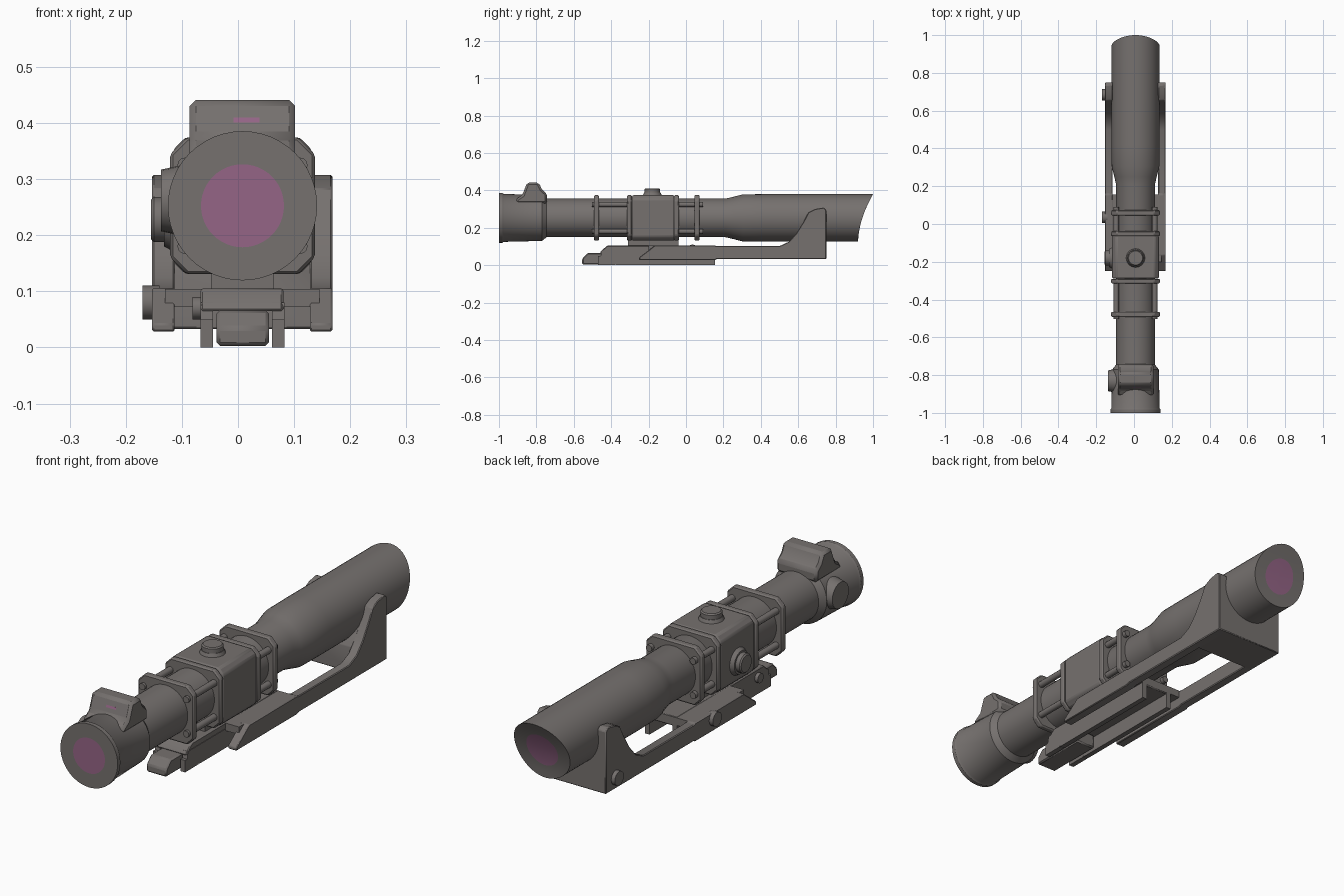
import bpy, bmesh, math
from mathutils import Vector, Matrix

if "Cube" in bpy.data.objects:
    bpy.data.objects.remove(bpy.data.objects["Cube"])

CX, CZ = 0.008, 0.2525  # optical axis


def material(name, rgb):
    m = bpy.data.materials.new(name)
    m.diffuse_color = (*rgb, 1)
    m.use_nodes = True
    m.node_tree.nodes["Principled BSDF"].inputs["Base Color"].default_value = m.diffuse_color
    return m


GREY = material("warm grey metal", (0.18, 0.165, 0.158))
PINK = material("pink lens", (0.30, 0.13, 0.24))


def finish(name, bm, mats=(GREY,), angle=35):
    bmesh.ops.recalc_face_normals(bm, faces=bm.faces)
    me = bpy.data.meshes.new(name)
    bm.to_mesh(me)
    bm.free()
    for m in mats:
        me.materials.append(m)
    me.shade_smooth()
    me.set_sharp_from_angle(angle=math.radians(angle))
    ob = bpy.data.objects.new(name, me)
    bpy.context.collection.objects.link(ob)
    return ob


def bevel(ob, width, segments=1):
    b = ob.modifiers.new("bevel", 'BEVEL')
    b.width, b.segments, b.limit_method = width, segments, 'ANGLE'
    return ob


def prism(name, pts, x0, x1):
    """Side profile (y, z) extruded from x0 to x1."""
    bm = bmesh.new()
    f = bm.faces.new([bm.verts.new((x0, y, z)) for y, z in pts])
    r = bmesh.ops.extrude_face_region(bm, geom=[f])
    for v in r["geom"]:
        if isinstance(v, bmesh.types.BMVert):
            v.co.x = x1
    return finish(name, bm)


def box(name, x0, x1, y0, y1, z0, z1):
    return prism(name, [(y0, z0), (y1, z0), (y1, z1), (y0, z1)], x0, x1)


def plate(name, y0, y1, hw, hh, ch):
    """Chamfered rectangle around the optical axis, extruded along y."""
    bm = bmesh.new()
    q = [(hw, hh - ch), (hw - ch, hh), (ch - hw, hh), (-hw, hh - ch),
         (-hw, ch - hh), (ch - hw, -hh), (hw - ch, -hh), (hw, ch - hh)]
    f = bm.faces.new([bm.verts.new((CX + x, y0, CZ + z)) for x, z in q])
    r = bmesh.ops.extrude_face_region(bm, geom=[f])
    for v in r["geom"]:
        if isinstance(v, bmesh.types.BMVert):
            v.co.y = y1
    return finish(name, bm)


def rod(name, a, b, r0, r1=None, n=20):
    a, b = Vector(a), Vector(b)
    bm = bmesh.new()
    rot = Vector((0, 0, 1)).rotation_difference(b - a).to_matrix().to_4x4()
    bmesh.ops.create_cone(bm, cap_ends=True, segments=n, radius1=r0,
                          radius2=r0 if r1 is None else r1, depth=(b - a).length,
                          matrix=Matrix.Translation((a + b) / 2) @ rot)
    return finish(name, bm)


# Main scope tube: lathe along y, with curved slanted rear face; lens faces inside both caps
def rear_y(z):
    t = max(0, (z - CZ + 0.127) / 0.254)
    return 0.92 + 0.08 * t ** 1.8


rings = [(-1, .03), (-1, .074), (-1, .133), (-.982, .133), (-.975, .128), (-.77, .123),
         (-.745, .103), (.21, .103), (.25, .112), (.305, .126), (.42, .127),
         (None, .127), (None, .1), (None, .072), (None, .04), (None, .012)]
N = 48
bm = bmesh.new()
loops = []
for y, r in rings:
    loop = []
    for i in range(N):
        a = 2 * math.pi * i / N
        z = CZ + r * math.sin(a)
        loop.append(bm.verts.new((CX + r * math.cos(a), rear_y(z) if y is None else y, z)))
    loops.append(loop)
for k in range(len(loops) - 1):
    for i in range(N):
        j = (i + 1) % N
        f = bm.faces.new((loops[k][i], loops[k][j], loops[k + 1][j], loops[k + 1][i]))
        f.material_index = int(k == 0 or k >= 13)
for loop in (loops[0], loops[-1]):
    bm.faces.new(loop).material_index = 1
finish("scope_tube", bm, (GREY, PINK))

# Raised sight housing on the eyepiece, with small pink window
bevel(prism("sight_housing", [(-.91, .33), (-.91, .352), (-.875, .375), (-.85, .441), (-.787, .441),
                              (-.77, .405), (-.742, .38), (-.742, .33)], -.086, .102), .012)
prism("sight_window", [(-.869, .390), (-.862, .410), (-.858, .410), (-.865, .390)], -.008, .038
      ).data.materials[0] = PINK
rod("eyepiece_side_disc", (-.09, -.83, .262), (-.137, -.83, .262), .065, .055, 24)

# Central turret block with plates and knobs
bevel(plate("turret_block", -.288, -.062, .124, .122, .022), .008, 2)
for i, (a, b) in enumerate([(-.492, -.465), (-.315, -.29), (-.064, -.038), (.045, .073)]):
    bevel(plate(f"clamp_plate_{i}", a, b, .129, .122, .03), .005)
for sx in (-1, 1):
    for sz in (-1, 1):
        x, z = CX + sx * .102, CZ + sz * .072
        for a, b in ((-.503, -.29), (-.06, .09)):
            rod("clamp_rod", (x, a, z), (x, b, z), .014, n=12)
rod("top_knob_base", (CX, -.18, .36), (CX, -.18, .388), .056, .044, 24)
bevel(rod("top_knob", (CX, -.18, .38), (CX, -.18, .411), .042, n=24), .005)
rod("side_knob_base", (-.1, -.18, .228), (-.132, -.18, .228), .065, .048, 24)
bevel(rod("side_knob", (-.12, -.18, .228), (-.155, -.18, .228), .04, n=24), .005)
box("turret_pedestal", -.048, .064, -.31, -.04, .09, .14)

# Rail: top deck, two hanging legs and the front clip
bevel(prism("rail_deck", [(-.46, .065), (.155, .065), (.155, .105), (-.42, .105), (-.455, .075)],
            -.067, .081), .004)
for x0, x1 in ((-.067, -.045), (.061, .083)):
    prism("rail_leg", [(-.46, .03), (-.37, 0), (.155, 0), (.155, .08), (-.45, .08)], x0, x1)
    prism("rail_front_leg", [(-.47, 0), (-.38, 0), (-.38, .05), (-.47, .05)], x0, x1)
bevel(prism("front_clip", [(-.555, .003), (-.3, .003), (-.3, .066), (-.525, .066), (-.555, .035)],
            -.038, .055), .006)

# Long side arms that rise into the rear saddle
arm = [(-.25, .028), (.155, .028), (.165, .033), (.75, .033), (.75, .295), (.735, .308),
       (.69, .300), (.655, .283), (.63, .235), (.59, .17), (.55, .125), (.50, .102),
       (.16, .102), (.155, .106), (-.165, .106), (-.25, .042)]
for name, x0, x1 in (("left_arm", -.153, -.113), ("right_arm", .128, .168)):
    bevel(prism(name, arm, x0, x1), .006)
box("arm_bridge", -.13, .145, -.2, .155, .072, .104)
bevel(prism("rear_saddle", [(.57, .033), (.75, .033), (.75, .23), (.63, .23), (.57, .14)],
            -.14, .155), .003)

# Screw heads on the left side
for y, z, x0, x1, r in ((.685, .08, -.14, -.17, .03), (.035, .08, -.14, -.17, .03),
                        (-.38, .07, -.05, -.081, .02)):
    rod("side_screw", (x0, y, z), (x1, y, z), r, n=16)
